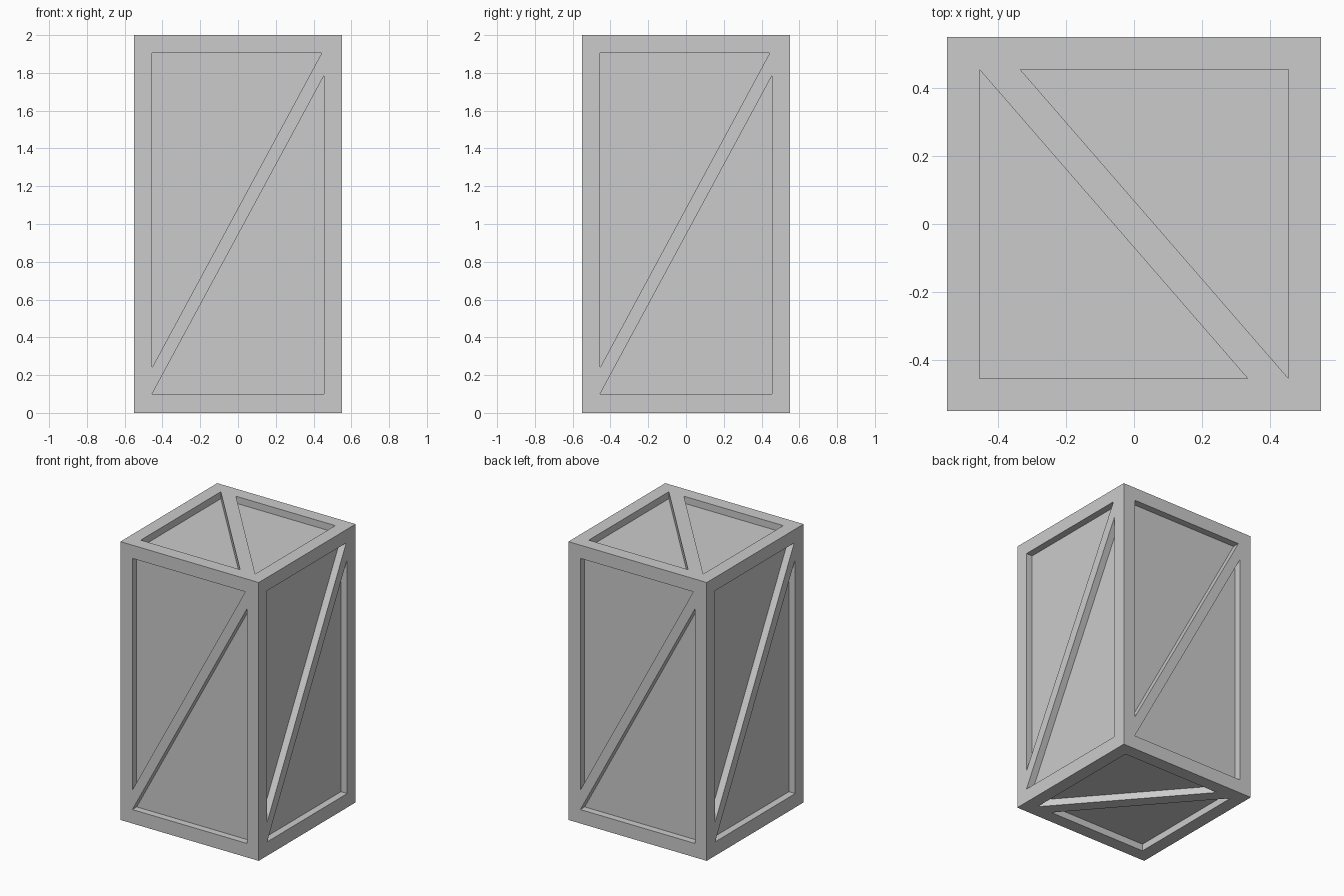
import bpy, bmesh, math
from mathutils import Matrix, Vector

if "Cube" in bpy.data.objects:
    bpy.data.objects.remove(bpy.data.objects["Cube"])

HALF, HEIGHT, DEPTH, IN = 0.55, 2.0, 0.05, 0.455


def add_prism(bm, base, direction):
    """Triangular prism from a base triangle, pushed along direction."""
    verts = [bm.verts.new(p) for p in base]
    face = bm.faces.new(verts)
    ret = bmesh.ops.extrude_face_region(bm, geom=[face], use_keep_orig=True)
    moved = [e for e in ret["geom"] if isinstance(e, bmesh.types.BMVert)]
    bmesh.ops.translate(bm, verts=moved, vec=direction)


def make_object(name, bm):
    bmesh.ops.recalc_face_normals(bm, faces=bm.faces[:])
    mesh = bpy.data.meshes.new(name)
    bm.to_mesh(mesh)
    bm.free()
    obj = bpy.data.objects.new(name, mesh)
    bpy.context.collection.objects.link(obj)
    return obj


# Solid crate block
bm = bmesh.new()
bmesh.ops.create_cube(bm, size=1, matrix=Matrix.Translation((0, 0, HEIGHT / 2))
                      @ Matrix.Diagonal((2 * HALF, 2 * HALF, HEIGHT, 1)))
crate = make_object("braced_crate", bm)

# Triangular pockets: what remains between them is the frame and diagonal brace
side_tris = [[(-IN, 0.24), (0.443, 1.905), (-IN, 1.905)],
             [(-IN, 0.10), (IN, 0.10), (IN, 1.785)]]
cap_tris = [[(-IN, IN), (-IN, -IN), (0.335, -IN)],
            [(IN, -IN), (IN, IN), (-0.335, IN)]]
OVER = 0.1
bm = bmesh.new()
for k in range(4):
    rot = Matrix.Rotation(k * math.pi / 2, 3, 'Z')
    for tri in side_tris:
        base = [rot @ Vector((u, -HALF + DEPTH, v)) for u, v in tri]
        add_prism(bm, base, rot @ Vector((0, -DEPTH - OVER, 0)))
for z, s in ((HEIGHT - DEPTH, 1), (DEPTH, -1)):
    for tri in cap_tris:
        add_prism(bm, [Vector((u, v, z)) for u, v in tri],
                  Vector((0, 0, s * (DEPTH + OVER))))
cutter = make_object("pocket_cutter", bm)
cutter.hide_render = True

# Carve the pockets and drop the cutter
mod = crate.modifiers.new("pockets", 'BOOLEAN')
mod.operation = 'DIFFERENCE'
mod.solver = 'EXACT'
mod.use_self = True
mod.object = cutter
bpy.context.view_layer.objects.active = crate
crate.select_set(True)
bpy.ops.object.modifier_apply(modifier=mod.name)
bpy.data.objects.remove(cutter)
